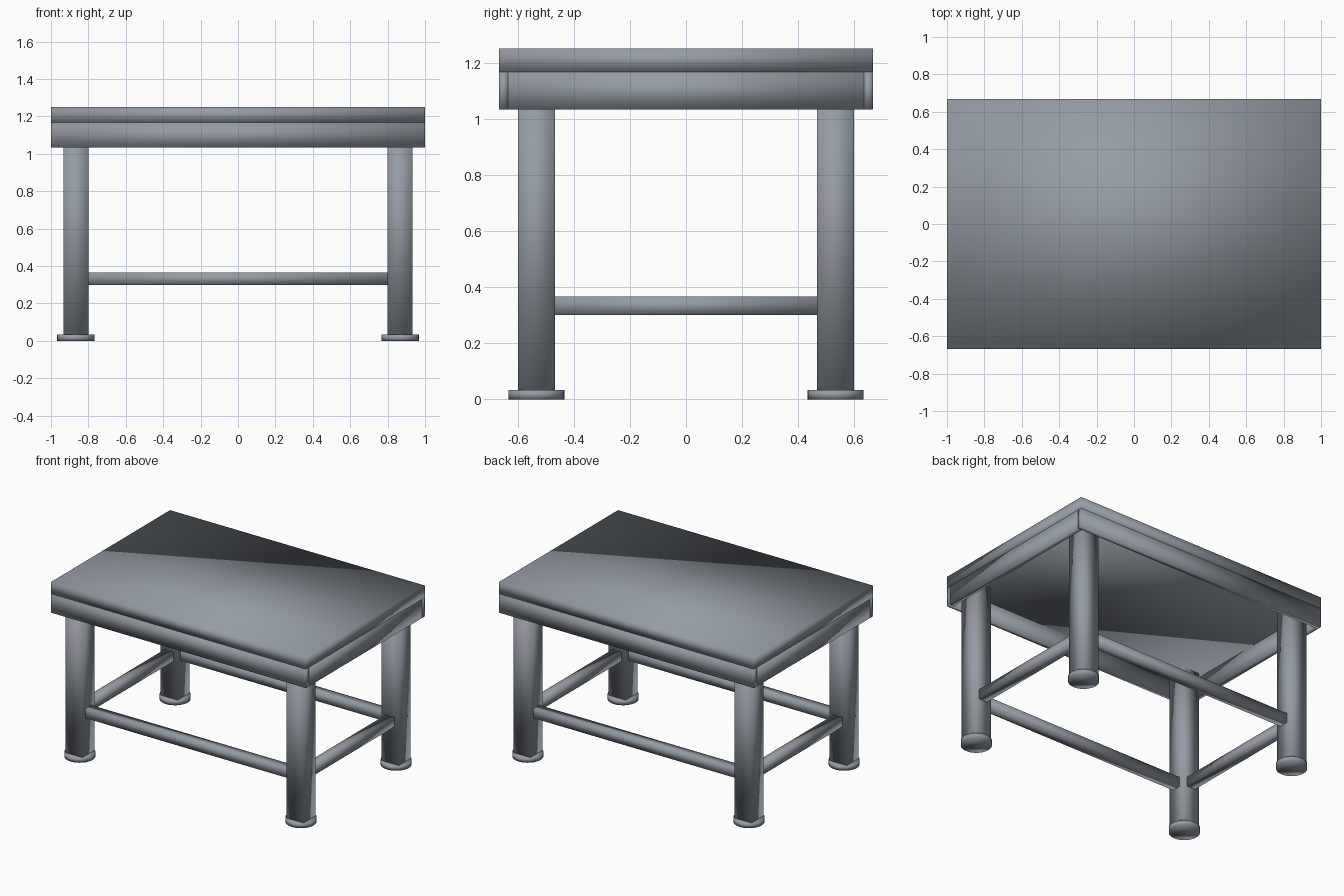
import bpy

if "Cube" in bpy.data.objects:
    bpy.data.objects.remove(bpy.data.objects["Cube"])

LEG_X, LEG_Y = 0.867, 0.533   # leg centres
LEG_W = 0.133                 # square leg width
TOP_Z, UNDER_Z, APRON_Z = 1.25, 1.167, 1.033
FOOT_H = 0.033
BOARD = 0.033                 # apron board thickness

paint = bpy.data.materials.new("slate_grey")
paint.diffuse_color = (0.30, 0.33, 0.37, 1)
paint.use_nodes = True
paint.node_tree.nodes["Principled BSDF"].inputs["Base Color"].default_value = paint.diffuse_color


def finish(name):
    obj = bpy.context.object
    obj.name = name
    obj.data.materials.append(paint)
    bpy.ops.object.transform_apply(location=False, rotation=False, scale=True)
    bpy.ops.object.shade_smooth()  # original has soft normals across all edges
    return obj


def box(name, x, y, z):
    """Box from (min, max) ranges."""
    bpy.ops.mesh.primitive_cube_add(size=1, location=[(a + b) / 2 for a, b in (x, y, z)])
    bpy.context.object.scale = [b - a for a, b in (x, y, z)]
    return finish(name)


def around(c, w):
    return (c - w / 2, c + w / 2)


# Tabletop slab
box("tabletop", (-1, 1), (-0.667, 0.667), (UNDER_Z, TOP_Z))

rail_z = (0.3, 0.367)
rail_w = 0.067
in_x, in_y = LEG_X - LEG_W / 2, LEG_Y - LEG_W / 2

# Aprons: long boards run full length, end boards sit between them
for s, long_side, end in ((-1, "front", "left"), (1, "back", "right")):
    box(long_side + "_apron", (-1, 1), around(s * (0.667 - BOARD / 2), BOARD), (APRON_Z, UNDER_Z))
    box(end + "_apron", around(s * (1 - BOARD / 2), BOARD),
        (-0.667 + BOARD, 0.667 - BOARD), (APRON_Z, UNDER_Z))
    # Stretcher rails between the legs
    box(long_side + "_rail", (-in_x, in_x), around(s * LEG_Y, rail_w), rail_z)
    box(end + "_rail", around(s * LEG_X, rail_w), (-in_y, in_y), rail_z)

# Square legs on round feet
for sy, yn in ((-1, "front"), (1, "back")):
    for sx, xn in ((-1, "left"), (1, "right")):
        box(f"{yn}_{xn}_leg", around(sx * LEG_X, LEG_W), around(sy * LEG_Y, LEG_W), (FOOT_H, UNDER_Z))
        bpy.ops.mesh.primitive_cylinder_add(vertices=32, radius=0.1, depth=FOOT_H,
                                            location=(sx * LEG_X, sy * LEG_Y, FOOT_H / 2))
        finish(f"{yn}_{xn}_foot")
